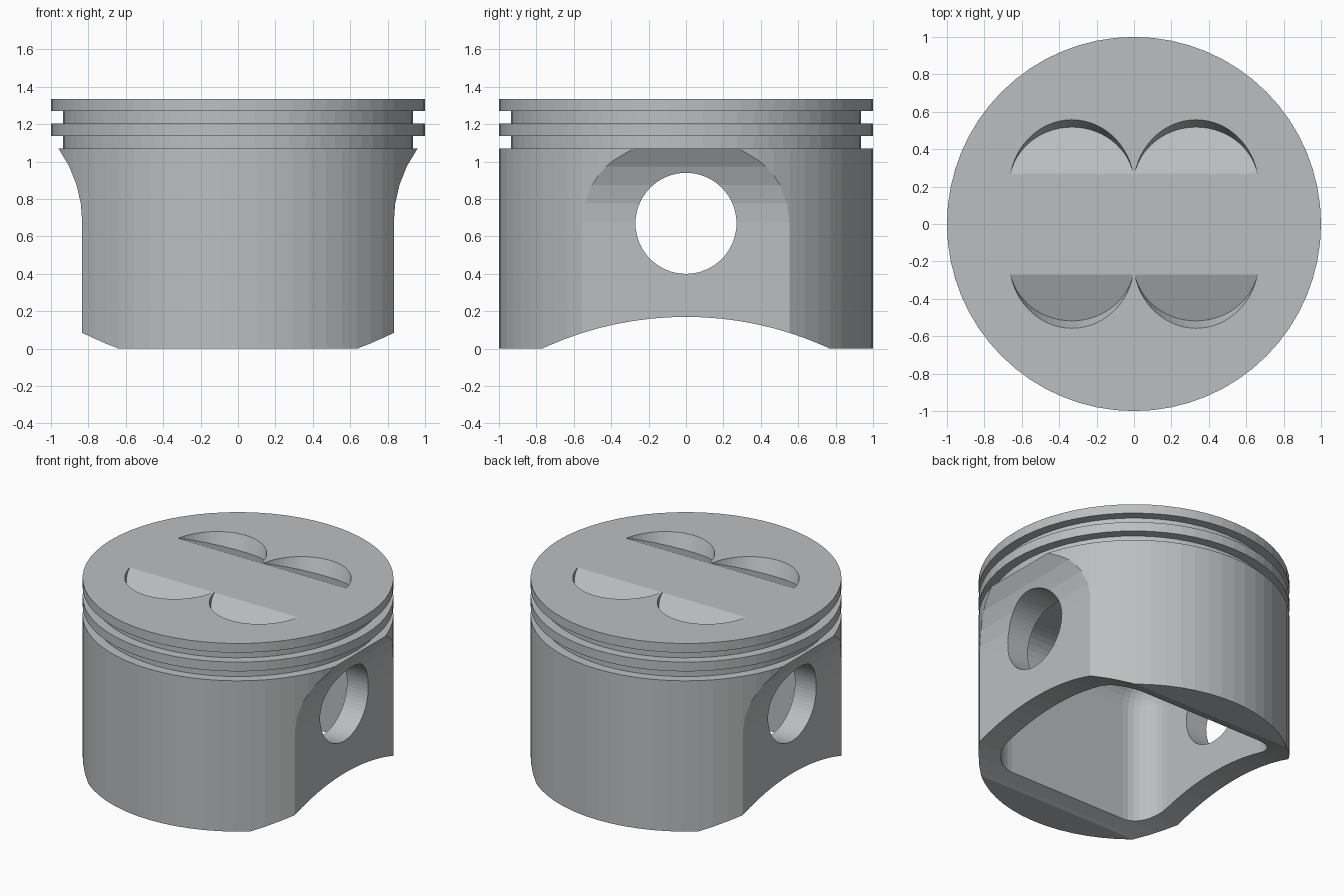
import bpy, bmesh, math
from mathutils import Matrix, Vector

old = bpy.data.objects.get("Cube")
if old:
    bpy.data.objects.remove(old, do_unlink=True)

TOP = 1.335      # crown height
PIN_Z = 0.67     # pin bore height

metal = bpy.data.materials.new("cast_grey_metal")
metal.use_nodes = True
GREY = (0.50, 0.52, 0.53, 1)
metal.diffuse_color = GREY
metal.node_tree.nodes["Principled BSDF"].inputs["Base Color"].default_value = GREY


def finish(name, bm):
    """Turn a bmesh into a linked, flat-shaded object."""
    bmesh.ops.recalc_face_normals(bm, faces=bm.faces)
    mesh = bpy.data.meshes.new(name)
    bm.to_mesh(mesh)
    bm.free()
    mesh.materials.append(metal)
    obj = bpy.data.objects.new(name, mesh)
    bpy.context.collection.objects.link(obj)
    return obj


def lathe(name, profile, sides):
    """Stack rings of (radius, z) and close both ends."""
    bm = bmesh.new()
    rings = [[bm.verts.new((r * math.cos(a), r * math.sin(a), z))
              for a in (math.tau * i / sides for i in range(sides))]
             for r, z in profile]
    for lo, hi in zip(rings, rings[1:]):
        for i in range(sides):
            j = (i + 1) % sides
            bm.faces.new((lo[i], lo[j], hi[j], hi[i]))
    bm.faces.new(rings[0])
    bm.faces.new(rings[-1])
    return finish(name, bm)


def prism(name, points, axis, half):
    """Extrude a 2D outline symmetrically along x or y."""
    bm = bmesh.new()
    place = (lambda p, d: (d, p[0], p[1])) if axis == "x" else (lambda p, d: (p[0], d, p[1]))
    face = bm.faces.new([bm.verts.new(place(p, -half)) for p in points])
    moved = bmesh.ops.extrude_face_region(bm, geom=[face])["geom"]
    shift = Vector(place((0, 0), 2 * half))
    bmesh.ops.translate(bm, vec=shift, verts=[v for v in moved if isinstance(v, bmesh.types.BMVert)])
    return finish(name, bm)


def cylinder(name, radius, depth, matrix, sides=64):
    bm = bmesh.new()
    bmesh.ops.create_cone(bm, cap_ends=True, segments=sides, radius1=radius,
                          radius2=radius, depth=depth, matrix=matrix)
    return finish(name, bm)


def cut(target, cutter):
    """Subtract the cutter, then discard it."""
    cutter.hide_render = True
    mod = target.modifiers.new(cutter.name, "BOOLEAN")
    mod.operation = "DIFFERENCE"
    mod.solver = "EXACT"
    mod.object = cutter
    bpy.context.view_layer.objects.active = target
    bpy.ops.object.modifier_apply(modifier=mod.name)
    bpy.data.objects.remove(cutter, do_unlink=True)


# Body with two ring grooves
groove = 0.935
piston = lathe("piston_body", [(1, 0), (1, 1.07), (groove, 1.07), (groove, 1.137),
                               (1, 1.137), (1, 1.203), (groove, 1.203), (groove, 1.27),
                               (1, 1.27), (1, TOP)], 64)

# Hollow inside with rounded corners and ceiling
bm = bmesh.new()
bmesh.ops.create_cube(bm, size=1, matrix=Matrix.Translation((0, 0, 0.285))
                      @ Matrix.Diagonal((1.333, 1.333, 1.57, 1)))
edges = [e for e in bm.edges if max(v.co.z for v in e.verts) > 0]
bmesh.ops.bevel(bm, geom=edges, offset=0.2, offset_type="OFFSET", segments=8,
                profile=0.5, affect="EDGES")
cut(piston, finish("hollow_cutter", bm))

# Side reliefs: flat below, flaring out to the lower groove
flat_x, flare_z, flare_r = 0.833, 0.675, 0.68
flare = []
for i in range(5):
    dz = 0.1 * i
    flare.append((flat_x + flare_r - math.sqrt(flare_r ** 2 - dz ** 2), flare_z + dz))
outline = [(flat_x, -0.2)] + flare + [(0.985, 1.11), (1.3, 1.11), (1.3, -0.2)]
for side in (-1, 1):
    cut(piston, prism("side_relief_cutter", [(side * x, z) for x, z in outline], "y", 1.2))

# Arched lower edge
arch_r, arch_top = 1.83, 0.17
arch = []
for i in range(21):
    a = math.radians(-30 + 3 * i)
    arch.append((arch_r * math.sin(a), arch_top - arch_r * (1 - math.cos(a))))
cut(piston, prism("arch_cutter", arch + [(0.92, -0.5), (-0.92, -0.5)], "x", 1.2))

# Pin bore through both sides
cut(piston, cylinder("pin_bore_cutter", 0.27, 2.6, Matrix.Translation((0, 0, PIN_Z))
                     @ Matrix.Rotation(math.pi / 2, 4, "Y")))

# Four tilted valve pockets in the crown
tilt, pocket_r, inset, depth = math.radians(21.8), 0.335, 0.068, 0.4
for sx in (-1, 1):
    for sy in (-1, 1):
        base = Vector((sx * 0.332, sy * (0.27 - inset * math.cos(tilt)),
                       TOP + inset * math.sin(tilt)))
        turn = Matrix.Rotation(-sy * tilt, 4, "X")
        centre = base + turn @ Vector((0, 0, depth / 2))
        cut(piston, cylinder("valve_pocket_cutter", pocket_r, depth,
                             Matrix.Translation(centre) @ turn))
